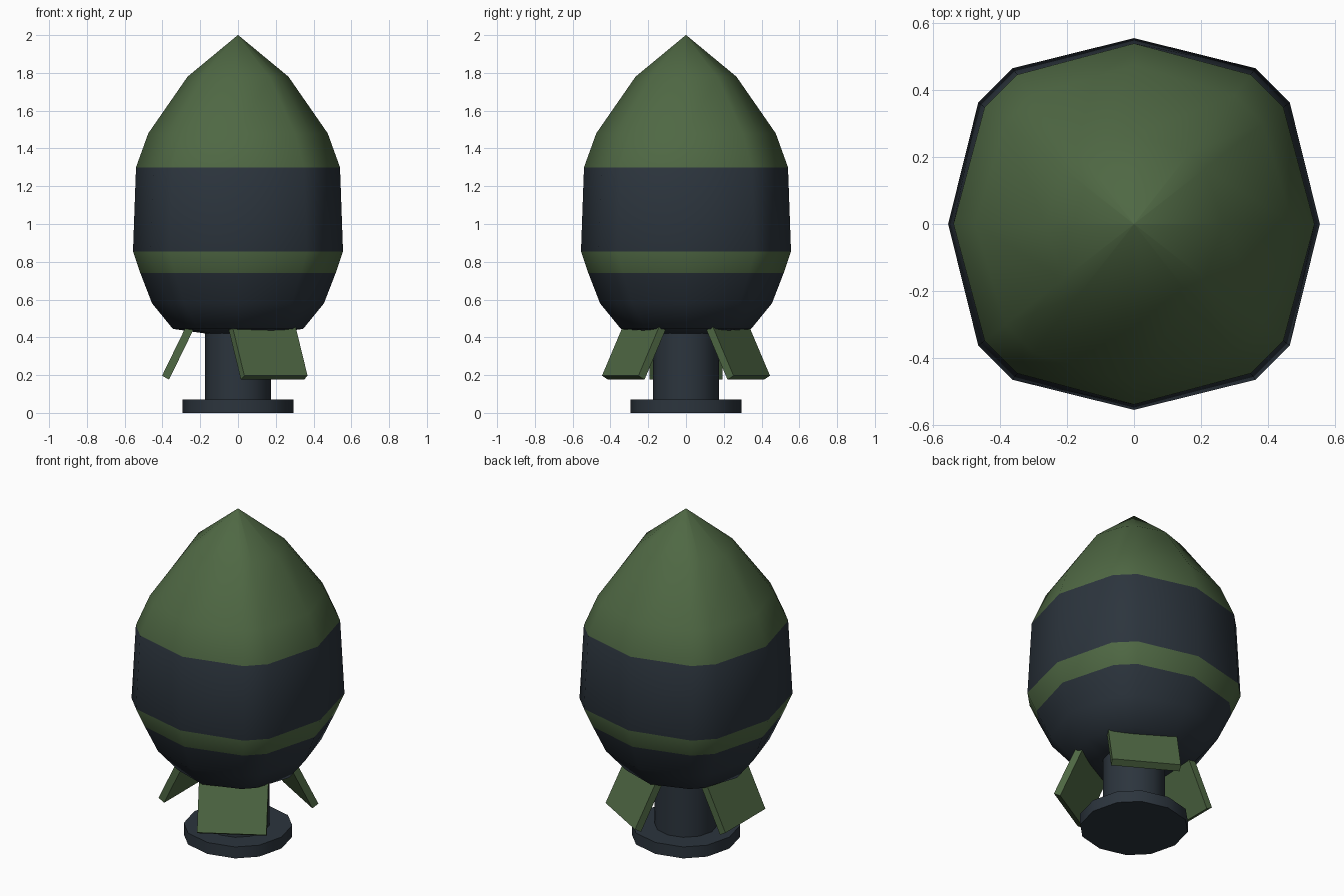
import bpy, bmesh
from math import radians, sin, cos, pi
from mathutils import Vector, Matrix

if "Cube" in bpy.data.objects:
    bpy.data.objects.remove(bpy.data.objects["Cube"])


def material(name, rgb):
    m = bpy.data.materials.new(name)
    m.diffuse_color = (*rgb, 1)
    m.use_nodes = True
    m.node_tree.nodes["Principled BSDF"].inputs["Base Color"].default_value = m.diffuse_color
    return m


GREEN = material("olive green", (0.078, 0.138, 0.057))
DARK = material("dark slate", (0.025, 0.035, 0.047))


def add_object(name, bm, mats, smooth_angle=None):
    bmesh.ops.recalc_face_normals(bm, faces=bm.faces)
    me = bpy.data.meshes.new(name)
    bm.to_mesh(me)
    bm.free()
    for m in mats:
        me.materials.append(m)
    ob = bpy.data.objects.new(name, me)
    bpy.context.collection.objects.link(ob)
    if smooth_angle:
        bpy.ops.object.select_all(action='DESELECT')
        ob.select_set(True)
        bpy.context.view_layer.objects.active = ob
        bpy.ops.object.shade_smooth_by_angle(angle=radians(smooth_angle))
    return ob


def lathe(rings, offset):
    """12-sided rings (z, radius, corner ratio); corners sit at 45 +- offset degrees."""
    bm = bmesh.new()
    loops = []
    for z, r, k in rings:
        loop = []
        for q in range(4):
            for a, f in ((0, 1), (45 - offset, k), (45 + offset, k)):
                t = radians(q * 90 + a)
                loop.append(bm.verts.new((r * f * cos(t), r * f * sin(t), z)))
        loops.append(loop)
    for lo, hi in zip(loops, loops[1:]):
        for i in range(12):
            j = (i + 1) % 12
            bm.faces.new((lo[i], lo[j], hi[j], hi[i]))
    bm.faces.new(loops[0])
    bm.faces.new(loops[-1])
    return bm


# Bulb body with painted bands
bm = lathe([(0.42, 0.17, 1), (0.445, 0.345, 1.0), (0.58, 0.455, 1.02),
            (0.74, 0.517, 1.045), (0.855, 0.556, 1.063), (1.30, 0.54, 1.05),
            (1.48, 0.475, 1.03), (1.78, 0.267, 1.01), (2.0, 0.001, 1)], 7)
for f in bm.faces:
    z = f.calc_center_median().z
    f.material_index = 0 if z > 1.30 or 0.74 < z < 0.855 else 1
add_object("body", bm, [GREEN, DARK], 50)

# Stem and foot disc
add_object("stem", lathe([(0.06, 0.175, 1), (0.45, 0.175, 1)], 15), [DARK], 40)
add_object("foot_disc", lathe([(0.0, 0.295, 1.02), (0.07, 0.295, 1.02)], 13), [DARK], 40)

# Three splayed fins: side profile (radius, z) extruded across the width
PROFILE = [(0.402, 0.197), (0.365, 0.176), (0.229, 0.455), (0.266, 0.476)]
for n, ang in enumerate((180, 60, -60)):
    bm = bmesh.new()
    a, b = ([bm.verts.new((r, y, z)) for r, z in PROFILE] for y in (-0.193, 0.193))
    bm.faces.new(a)
    bm.faces.new(b)
    for i in range(4):
        j = (i + 1) % 4
        bm.faces.new((a[i], a[j], b[j], b[i]))
    bm.transform(Matrix.Rotation(radians(ang), 4, 'Z'))
    add_object(f"fin_{n + 1}", bm, [GREEN])
